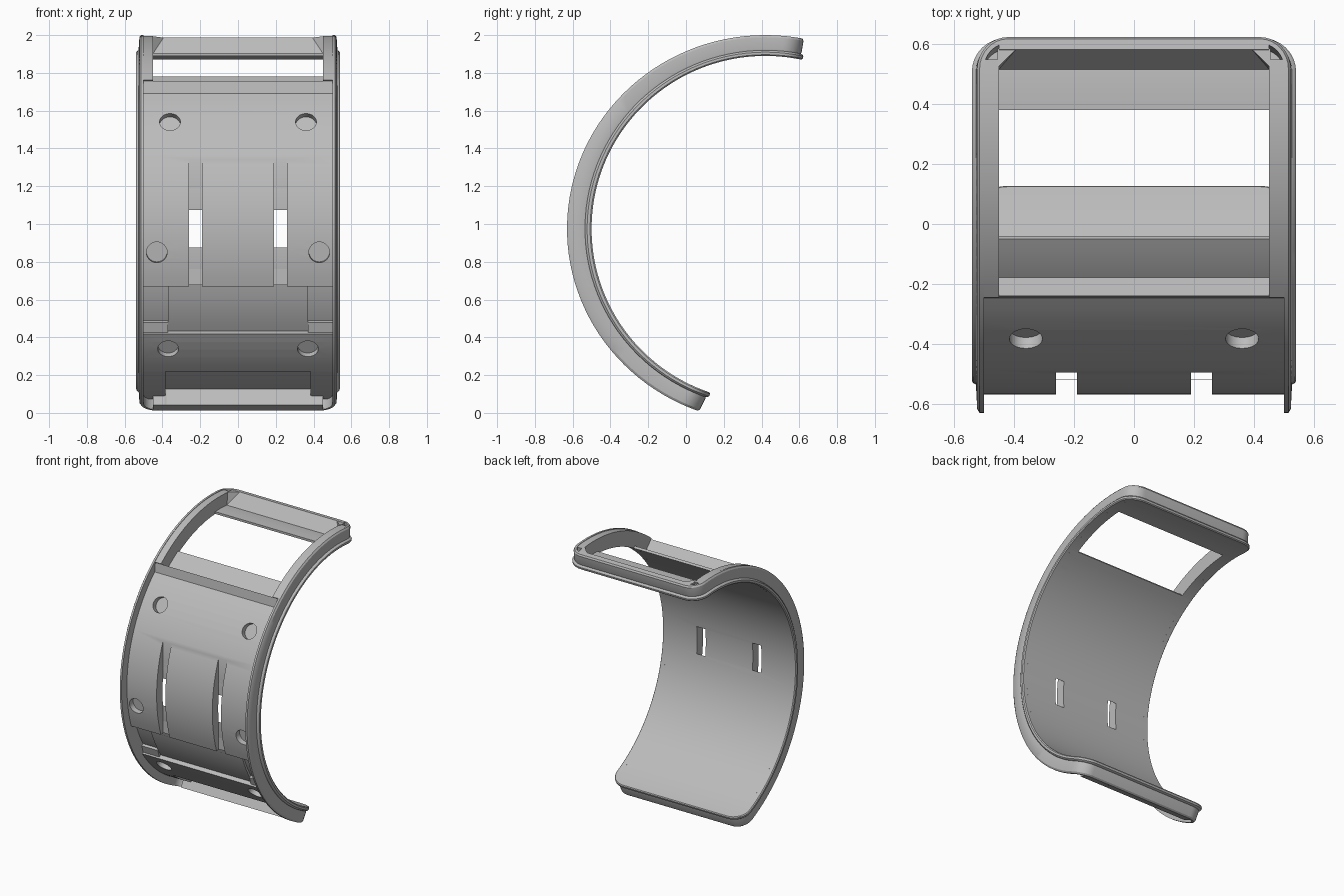
import bpy, bmesh, math
from mathutils import Vector, Matrix

if "Cube" in bpy.data.objects:
    bpy.data.objects.remove(bpy.data.objects["Cube"])

grey = bpy.data.materials.new("grey_plastic")
grey.diffuse_color = (0.5, 0.5, 0.5, 1)
grey.use_nodes = True
grey.node_tree.nodes["Principled BSDF"].inputs["Base Color"].default_value = grey.diffuse_color
T0, T1 = -71.6, 102.3          # angular ends of the arc in degrees
DEG = math.degrees(1 / 0.98)   # arc length to degrees


def P(x, t, d):
    """Point on the arc: width x, angle t, depth d (0 inner skin, 1 outer edge)."""
    t = math.radians(t)
    return Vector((x, 0.42 - (0.92 + 0.13 * d) * math.cos(t),
                   0.975 + (0.915 + 0.11 * d) * math.sin(t)))


def finish(name, bm):
    bmesh.ops.recalc_face_normals(bm, faces=bm.faces)
    me = bpy.data.meshes.new(name)
    bm.to_mesh(me)
    bm.free()
    me.materials.append(grey)
    ob = bpy.data.objects.new(name, me)
    bpy.context.collection.objects.link(ob)
    return ob


def loft(bm, rings, closed):
    vs = [[bm.verts.new(p) for p in r] for r in rings]
    n = len(vs[0])
    pairs = list(zip(vs, vs[1:] + vs[:1])) if closed else list(zip(vs, vs[1:]))
    for a, b in pairs:
        for i in range(n):
            j = (i + 1) % n
            bm.faces.new((a[i], a[j], b[j], b[i]))
    if not closed:
        bm.faces.new(vs[0])
        bm.faces.new(vs[-1])


def slab(name, x0, x1, t0, t1, d0, da, db=None):
    """Curved block; its outer depth runs from da to db."""
    db = da if db is None else db
    n = max(1, round((t1 - t0) / 3))
    rings = []
    for i in range(n + 1):
        f = i / n
        t, d = t0 + (t1 - t0) * f, da + (db - da) * f
        rings.append([P(x0, t, d0), P(x1, t, d0), P(x1, t, d), P(x0, t, d)])
    bm = bmesh.new()
    loft(bm, rings, False)
    return finish(name, bm)


def plate(name, poly, d0, d1):
    """Small (x, t) polygon extruded through the depth."""
    bm = bmesh.new()
    loft(bm, [[P(x, t, d) for x, t in poly] for d in (d0, d1)], False)
    return finish(name, bm)


def outline(o, d):
    """Rounded rectangle wrapped on the arc, grown by o."""
    hx, r = 0.54 + o, 0.12 + o
    lo, hi = T0 - o * DEG, T1 + o * DEG
    pts = []
    for cx, ct, a0 in ((hx - r, hi - r * DEG, 0), (r - hx, hi - r * DEG, 90),
                       (r - hx, lo + r * DEG, 180), (hx - r, lo + r * DEG, 270)):
        for k in range(9):
            a = math.radians(a0 + k * 90 / 8)
            pts.append((cx + r * math.cos(a), ct + r * math.sin(a) * DEG))
    # subdivide the long sides so that they follow the arc
    out = []
    for (xa, ta), (xb, tb) in zip(pts, pts[1:] + pts[:1]):
        n = 56 if abs(tb - ta) > 30 else 1
        for i in range(n):
            out.append(P(xa + (xb - xa) * i / n, ta + (tb - ta) * i / n, d))
    return out


def cut(ob, cutters):
    for c in cutters:
        m = ob.modifiers.new("cut", 'BOOLEAN')
        m.operation, m.object, m.solver = 'DIFFERENCE', c, 'EXACT'
        bpy.context.view_layer.objects.active = ob
        bpy.ops.object.modifier_apply(modifier=m.name)


def hole(x, t, d):
    """Radial cylinder cutter reaching down to depth d."""
    n = (P(0, t, 1) - P(0, t, 0)).normalized()
    bm = bmesh.new()
    bmesh.ops.create_cone(bm, cap_ends=True, segments=32, radius1=0.055,
                          radius2=0.055, depth=0.3)
    rot = n.to_track_quat('Z', 'Y').to_matrix().to_4x4()
    bm.transform(Matrix.Translation(P(x, t, d) + n * 0.15) @ rot)
    return finish("hole_cutter", bm)


# rim with a bead along its inner edge
bm = bmesh.new()
section = [(-0.04, 0), (-0.006, 0), (0, 0.06), (0, 0.18), (-0.006, 0.24), (-0.016, 0.27),
           (-0.014, 0.34), (-0.018, 0.9), (-0.026, 1), (-0.04, 1)]
loft(bm, [outline(o, d) for o, d in section], True)
finish("rim", bm)

# inner skin, open at the top window
skin = slab("inner_skin", -0.505, 0.505, -69.4, 60, 0, 0.15)
slab("top_skin", -0.505, 0.505, 87.5, 100.1, 0, 0.15)

# raised panels
upper = slab("upper_panel", -0.505, 0.505, -18.3, 47.5, 0.1, 0.52)
lower = slab("lower_panel", -0.505, 0.505, -51, -34.9, 0.1, 0.52)
slab("panel_ridge", -0.505, 0.505, 47.5, 50.5, 0.1, 0.52, 0.9)
slab("recess_floor", -0.37, 0.37, -34.9, -18.3, 0.1, 0.27)

# end rails
slab("top_rail", -0.45, 0.45, 95.8, 98.8, 0.1, 0.15, 1)
slab("top_rail_back", -0.45, 0.45, 98.8, 100.1, 0.1, 1)
slab("bottom_rail", -0.45, 0.45, -69.4, -65.5, 0.1, 1)

for s in (-1, 1):
    # window sides, lower cheeks, and corner fillets
    slab("window_side", *sorted((s * 0.45, s * 0.505)), 50.5, 97, 0, 0.97)
    slab("lower_cheek", *sorted((s * 0.385, s * 0.505)), -68, -51, 0.1, 0.52)
    slab("recess_step", *sorted((s * 0.37, s * 0.505)), -34.9, -31.5, 0.1, 0.42, 0.3)
    plate("top_corner", [(s * 0.455, 95.5), (s * 0.39, 99), (s * 0.455, 99)], 0.1, 0.99)
    plate("bottom_corner", [(s * 0.39, -65.3), (s * 0.35, -66), (s * 0.39, -66)][::s], 0.1, 0.98)

# slots and round holes
slots = []
for s in (-1, 1):
    bm = bmesh.new()
    bmesh.ops.create_cube(bm, size=1)
    bm.transform(Matrix.Translation((s * 0.225, -0.6945, 1.04))
                 @ Matrix.Diagonal((0.07, 0.4, 0.74, 1)))
    slots.append(finish("slot_cutter", bm))
upper_holes = [hole(s * x, t, 0.2) for s in (-1, 1) for x, t in ((0.36, 35.6), (0.43, -7.4))]
lower_holes = [hole(s * 0.37, -40.9, 0.2) for s in (-1, 1)]
cut(upper, slots + upper_holes)
cut(skin, slots)
cut(lower, lower_holes)
for c in slots + upper_holes + lower_holes:
    bpy.data.objects.remove(c)

# smooth shading with crisp edges
for ob in bpy.context.collection.objects:
    ob.select_set(True)
    bpy.context.view_layer.objects.active = ob
bpy.ops.object.shade_smooth_by_angle(angle=math.radians(30))
